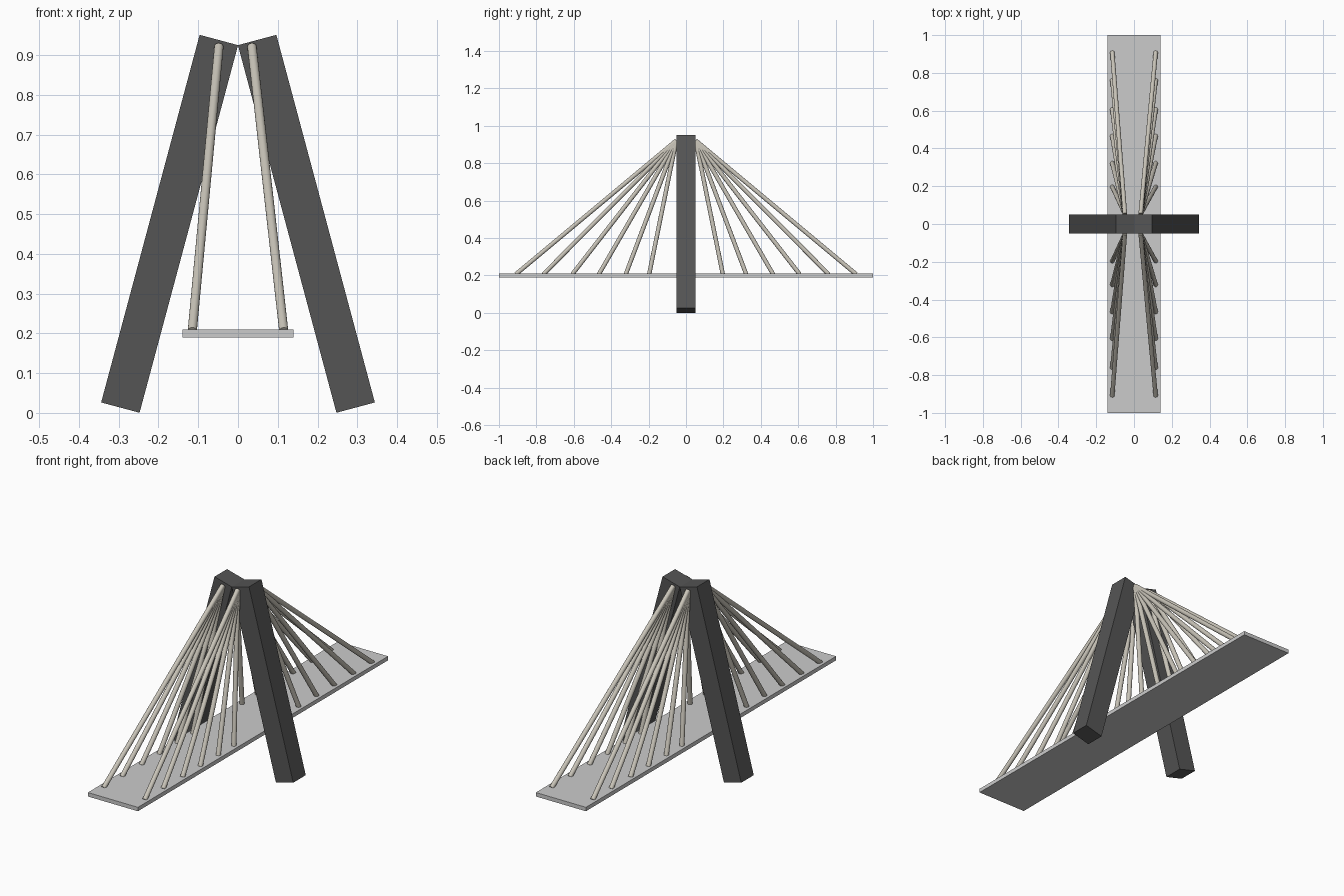
import bpy, math
from mathutils import Vector

if "Cube" in bpy.data.objects:
    bpy.data.objects.remove(bpy.data.objects["Cube"])


def material(name, rgb):
    m = bpy.data.materials.new(name)
    m.diffuse_color = (*rgb, 1)
    m.use_nodes = True
    m.node_tree.nodes["Principled BSDF"].inputs["Base Color"].default_value = m.diffuse_color
    return m


DARK = material("dark_concrete", (0.09, 0.09, 0.09))
STEEL = material("pale_steel", (0.58, 0.55, 0.48))


def box(name, centre, size, tilt=0.0, mat=None):
    bpy.ops.mesh.primitive_cube_add(size=1, location=centre, rotation=(0, tilt, 0))
    ob = bpy.context.object
    ob.name = name
    ob.scale = size
    bpy.ops.object.transform_apply(location=False, rotation=False, scale=True)
    if mat:
        ob.data.materials.append(mat)
    return ob


def cable(name, start, end, radius=0.0115):
    a, b = Vector(start), Vector(end)
    d = b - a
    bpy.ops.mesh.primitive_cylinder_add(vertices=20, radius=radius, depth=d.length,
                                        location=(a + b) / 2)
    ob = bpy.context.object
    ob.name = name
    ob.rotation_euler = d.to_track_quat('Z', 'Y').to_euler()
    ob.data.materials.append(STEEL)
    bpy.ops.object.shade_smooth_by_angle(angle=math.radians(40))


# Road deck
box("deck", (0, 0, 0.2), (0.28, 2.0, 0.02))

# Two leaning tower legs whose inner top corners touch at x = 0
TILT = math.radians(15)
for side, s in (("left", -1), ("right", 1)):
    box(f"{side}_tower_leg", (s * 0.172, 0, 0.4755), (0.1, 0.1, 0.957), -s * TILT, DARK)

# Fans of stay cables from the tower top to the deck edges
DECK_Y = (0.197, 0.322, 0.466, 0.608, 0.763, 0.91)
for side, top_x, deck_x in (("left", -0.048, -0.115), ("right", 0.035, 0.115)):
    for end, e in (("front", -1), ("back", 1)):
        for i, y in enumerate(DECK_Y, 1):
            cable(f"{side}_{end}_cable_{i}", (deck_x, e * y, 0.206),
                  (top_x, e * 0.052, 0.921))
